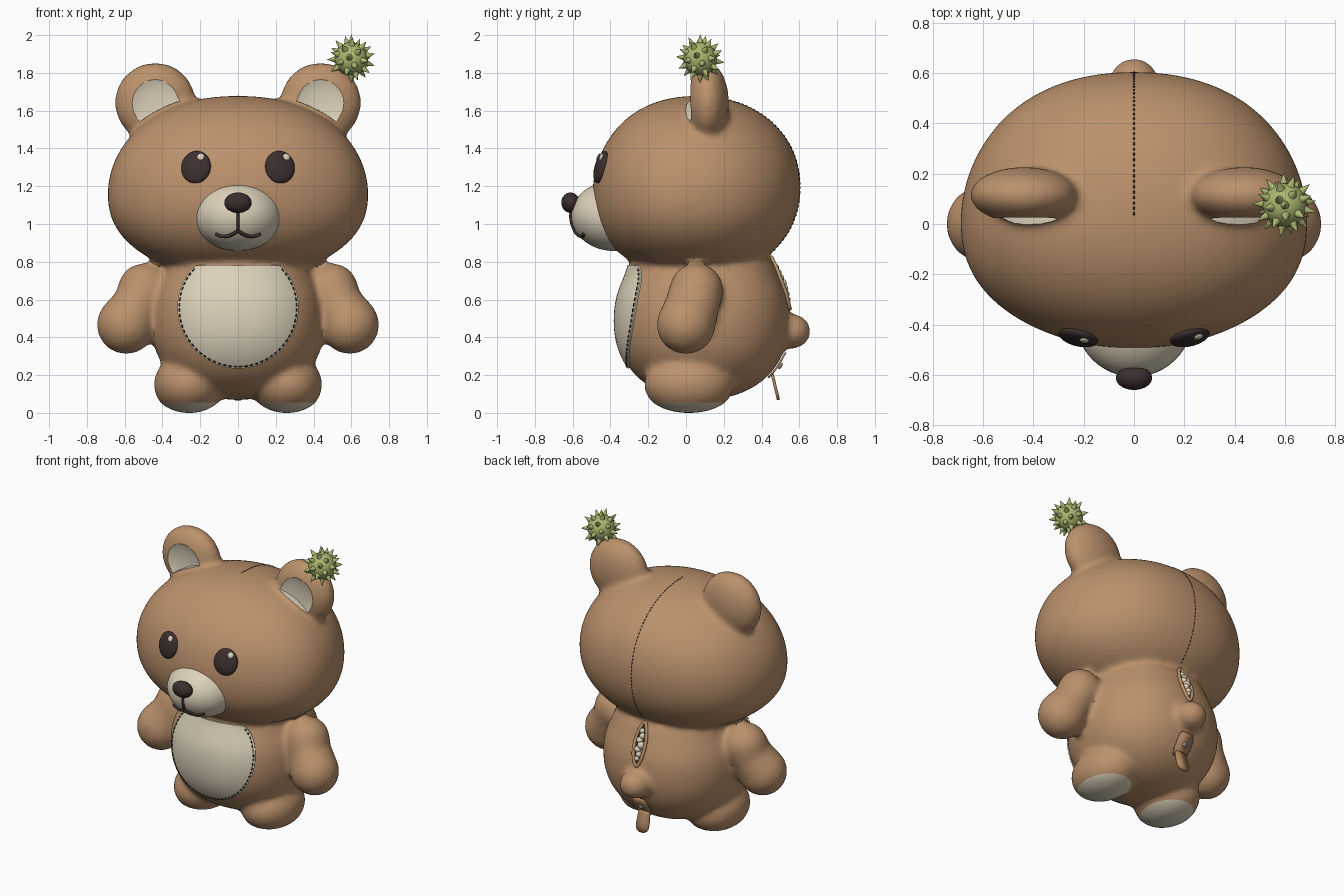
import bpy, bmesh, math
from mathutils import Vector, Matrix, Quaternion
from mathutils.bvhtree import BVHTree

cube = bpy.data.objects.get("Cube")
if cube:
    bpy.data.objects.remove(cube)


def material(name, rgb):
    m = bpy.data.materials.new(name)
    m.use_nodes = True
    m.diffuse_color = (*rgb, 1)
    m.node_tree.nodes["Principled BSDF"].inputs["Base Color"].default_value = (*rgb, 1)
    return m


brown = material("brown plush", (0.5, 0.285, 0.15))
cream = material("cream plush", (0.72, 0.64, 0.49))
dark = material("dark brown", (0.045, 0.028, 0.028))
thread = material("dark thread", (0.04, 0.032, 0.028))
green = material("green", (0.41, 0.47, 0.16))
tan = material("tan leather", (0.43, 0.235, 0.12))
metal = material("grey metal", (0.3, 0.3, 0.28))


def activate(ob):
    bpy.ops.object.select_all(action='DESELECT')
    ob.select_set(True)
    bpy.context.view_layer.objects.active = ob


def finish(name, bm, mat, smooth=True):
    me = bpy.data.meshes.new(name)
    bm.to_mesh(me)
    bm.free()
    ob = bpy.data.objects.new(name, me)
    bpy.context.collection.objects.link(ob)
    me.materials.append(mat)
    if smooth:
        activate(ob)
        bpy.ops.object.shade_smooth_by_angle(angle=math.radians(40))
    return ob


def ball(bm, loc, size, rot=Quaternion(), segs=40):
    mat = Matrix.LocRotScale(Vector(loc), rot, Vector(size))
    bmesh.ops.create_uvsphere(bm, u_segments=segs, v_segments=segs // 2, radius=1, matrix=mat)


def plump(bm, c, r, power, forward=0.0, sag=0.0, grow=1.0):
    # Squarish ellipsoid whose sides may sit forward and whose cheeks may sag
    made = bmesh.ops.create_uvsphere(bm, u_segments=64, v_segments=32, radius=1)["verts"]
    for v in made:
        u = v.co / sum(abs(k) ** power for k in v.co) ** (1 / power)
        y = u.y - forward / r[1] * u.x ** 2 * (1 - min(u.y ** 2, 1))
        z = u.z - sag / r[2] * (u.x ** 2 + min(u.y, 0) ** 2) * (1 - min(u.z ** 2, 1))
        v.co = Vector(c) + Vector((u.x * r[0], y * r[1], z * r[2])) * grow


def head(bm, grow=1.0):
    plump(bm, (0, 0.055, 1.195), (0.69, 0.55, 0.483), 2.12, 0.05, 0.04, grow)


def limb(bm, a, ra, b, rb, steps=6):
    for i in range(steps + 1):
        t = i / steps
        ball(bm, Vector(a).lerp(Vector(b), t), Vector(ra).lerp(Vector(rb), t), segs=32)


def cut(ob, cutter):
    mod = ob.modifiers.new("cut", 'BOOLEAN')
    mod.operation = 'DIFFERENCE'
    mod.solver = 'EXACT'
    mod.material_mode = 'TRANSFER'
    mod.object = cutter
    activate(ob)
    bpy.ops.object.modifier_apply(modifier="cut")
    bpy.data.objects.remove(cutter)


def tube(name, points, radius, mat, closed=False):
    cu = bpy.data.curves.new(name, 'CURVE')
    cu.dimensions = '3D'
    cu.bevel_depth = radius
    cu.bevel_resolution = 3
    cu.use_fill_caps = True
    sp = cu.splines.new('POLY')
    sp.points.add(len(points) - 1)
    for p, co in zip(sp.points, points):
        p.co = (*co, 1)
    sp.use_cyclic_u = closed
    ob = bpy.data.objects.new(name, cu)
    bpy.context.collection.objects.link(ob)
    cu.materials.append(mat)
    activate(ob)
    bpy.ops.object.convert(target='MESH')
    bpy.ops.object.shade_smooth_by_angle(angle=math.radians(40))


# Plush skin: overlapping volumes fused into one soft surface
bm = bmesh.new()
head(bm)
for t in (0, 0.25, 0.5, 0.75, 1):
    plump(bm, (0, 0.085, 0.49 + 0.19 * t), (0.462 - 0.06 * t, 0.46 - 0.055 * t, 0.42 - 0.15 * t), 2.2)
ball(bm, (0, 0.56, 0.432), (0.1, 0.1, 0.093))
for s in (-1, 1):
    ball(bm, (s * 0.438, 0.115, 1.642), (0.215, 0.112, 0.213))
    ball(bm, (s * 0.258, 0.016, 0.15), (0.188, 0.238, 0.165))
    elbow, elbow_size = (s * 0.532, 0.035, 0.575), (0.128, 0.145, 0.128)
    limb(bm, (s * 0.495, 0.055, 0.65), [0.143] * 3, elbow, elbow_size)
    limb(bm, elbow, elbow_size, (s * 0.592, 0.0, 0.467), [0.156] * 3)
skin = finish("plush_skin", bm, brown)
remesh = skin.modifiers.new("fuse", 'REMESH')
remesh.mode = 'VOXEL'
remesh.voxel_size = 0.018
soften = skin.modifiers.new("soften", 'SMOOTH')
soften.factor = 0.5
soften.iterations = 10
activate(skin)
for m in ("fuse", "soften"):
    bpy.ops.object.modifier_apply(modifier=m)
skin.data.materials.clear()
skin.data.materials.append(brown)

# Shallow cream hollows in the ears, kept clear of the head
bm = bmesh.new()
for s in (-1, 1):
    ball(bm, (s * 0.438, 0.008, 1.638), (0.14, 0.035, 0.146))
hollows = finish("ear_hollows", bm, cream)
bm = bmesh.new()
head(bm, 1.035)
cut(hollows, finish("head_guard", bm, cream))
cut(skin, hollows)

# Flattened cream soles
if cream.name not in skin.data.materials:
    skin.data.materials.append(cream)
sole_slot = skin.data.materials.find(cream.name)
sole_top = 0.055
bm = bmesh.new()
bm.from_mesh(skin.data)
bmesh.ops.bisect_plane(bm, geom=bm.verts[:] + bm.edges[:] + bm.faces[:],
                       plane_co=(0, 0, sole_top), plane_no=(0, 0, 1))
for f in bm.faces:
    if f.calc_center_median().z < sole_top:
        f.material_index = sole_slot
squash = sole_top / (sole_top - min(v.co.z for v in bm.verts))
for v in bm.verts:
    if v.co.z < sole_top:
        v.co.z = sole_top - (sole_top - v.co.z) * squash
surface = BVHTree.FromBMesh(bm)
bm.to_mesh(skin.data)
bm.free()
activate(skin)
bpy.ops.object.shade_smooth_by_angle(angle=math.radians(40))


def on_front(x, z, lift=0.0):
    loc, nor, _, _ = surface.ray_cast(Vector((x, -1.5, z)), Vector((0, 1, 0)))
    return loc + nor * lift, nor


def on_back(x, z, lift=0.0):
    loc, nor, _, _ = surface.ray_cast(Vector((x, 1.5, z)), Vector((0, -1, 0)))
    return loc + nor * lift


def stitches(name, points, radius):
    bm = bmesh.new()
    for a, b in zip(points, points[1:]):
        d = b - a
        ball(bm, (a + b) / 2, (d.length * 0.38, radius, radius), d.to_track_quat('X', 'Z'), 8)
    finish(name, bm, thread)


# Belly patch draped over the tummy, with a stitched border
def oval(a, k):
    return 0.315 * k * math.cos(a), 0.555 + min(0.315 * math.sin(a), 0.225) * k


bm = bmesh.new()
rings, seg = 14, 72
center = bm.verts.new(on_front(0, 0.555, 0.009)[0])
prev = None
for r in range(1, rings + 2):
    k, lift = (r / rings, 0.009) if r <= rings else (1.01, -0.008)
    ring = [bm.verts.new(on_front(*oval(i * math.tau / seg, k), lift)[0]) for i in range(seg)]
    for i in range(seg):
        j = (i + 1) % seg
        bm.faces.new((prev[i], ring[i], ring[j], prev[j]) if prev else (center, ring[i], ring[j]))
    prev = ring
bmesh.ops.recalc_face_normals(bm, faces=bm.faces)
patch = finish("belly_patch", bm, cream)
if patch.data.polygons[0].normal.y > 0:
    patch.data.flip_normals()
border = [on_front(*oval(math.radians(137 + i * 266 / 50), 0.97), 0.009)[0] for i in range(51)]
stitches("belly_stitches", border, 0.005)

# Muzzle, nose and mouth
mc, mr = Vector((0, -0.38, 1.043)), Vector((0.232, 0.228, 0.186))
bm = bmesh.new()
ball(bm, mc, mr, segs=48)
finish("muzzle", bm, cream)
bm = bmesh.new()
ball(bm, (0, -0.612, 1.113), (0.072, 0.048, 0.054))
finish("nose", bm, dark)


def on_muzzle(x, z):
    q = 1 - (x / mr.x) ** 2 - ((z - mc.z) / mr.z) ** 2
    return x, mc.y - mr.y * math.sqrt(q) - 0.002, z


tube("mouth_line", [on_muzzle(0, 1.08 - i * 0.0145) for i in range(9)], 0.009, dark)
smile = []
for i in range(-12, 13):
    t = abs(i) / 12
    smile.append(on_muzzle(i / 12 * 0.118, 0.964 - 0.03 * math.sin(math.pi * min(t * 0.82, 1))))
tube("mouth_smile", smile, 0.01, dark)

# Eyes with small highlights
for side, s in (("left", 1), ("right", -1)):
    p, n = on_front(s * 0.222, 1.301)
    bm = bmesh.new()
    ball(bm, p, (0.08, 0.088, 0.03), n.to_track_quat('Z', 'Y'))
    finish(side + "_eye", bm, dark)
    p, n = on_front(s * 0.222 + 0.028, 1.346, 0.023)
    bm = bmesh.new()
    ball(bm, p, (0.02, 0.02, 0.009), n.to_track_quat('Z', 'Y'), 16)
    finish(side + "_eye_highlight", bm, cream)

# Seam over the top and back of the head
seam = []
for i in range(53):
    a = math.radians(-3 + i * 133 / 52)
    out = Vector((0, math.sin(a), math.cos(a)))
    loc, nor, _, _ = surface.ray_cast(Vector((0, 0.055, 1.195)) + out, -out)
    seam.append(loc - nor * 0.001)
stitches("head_seam", seam, 0.0045)

# Open slit in the back with stuffing showing
rim = []
for i in range(48):
    a = i * math.tau / 48
    rim.append(on_back(0.04 * math.cos(a) * abs(math.cos(a)) ** 0.4, 0.685 + 0.135 * math.sin(a), 0.006))
tube("slit_rim", rim, 0.011, brown, True)
bm = bmesh.new()
bm.faces.new([bm.verts.new(p) for p in reversed(rim)])
finish("slit_opening", bm, thread, False)
bm = bmesh.new()
for i in range(7):
    wide = 1 - abs(i - 3) / 5
    ball(bm, on_back(0.009 * (-1) ** i * wide, 0.6 + i * 0.028, 0.004), [0.012 + 0.013 * wide] * 3, segs=16)
finish("stuffing", bm, cream)


# Leather tab under the tail: a riveted plate and a loose flap
def strip(name, points, widths, thickness):
    bm = bmesh.new()
    rows = [[bm.verts.new((x, p.y, p.z)) for x in (-w, w)] for p, w in zip(points, widths)]
    for a, b in zip(rows, rows[1:]):
        bm.faces.new((a[0], a[1], b[1], b[0]))
    ob = finish(name, bm, tan)
    ob.modifiers.new("thickness", 'SOLIDIFY').thickness = thickness


plate = [on_back(0, 0.325 - i * 0.022, 0.014) for i in range(7)]
strip("tab_plate", plate, [0.04, 0.054, 0.058, 0.058, 0.058, 0.054, 0.04], 0.01)
flap = [Vector((0, plate[5].y + 0.002 + 0.035 * t, plate[5].z + 0.01 - 0.145 * t))
        for t in (0, 0.2, 0.4, 0.6, 0.8, 0.93, 1)]
strip("tab_flap", flap, [0.038, 0.042, 0.044, 0.046, 0.044, 0.035, 0.017], 0.016)
bm = bmesh.new()
normal = Vector((0, plate[2].z - plate[4].z, plate[4].y - plate[2].y)).normalized()
ball(bm, plate[3] + normal * 0.006, (0.018, 0.018, 0.009), normal.to_track_quat('Z', 'Y'), 20)
finish("tab_rivet", bm, metal)

# Spiky burr stuck on the left ear
hub = Vector((0.6, 0.075, 1.874))
bm = bmesh.new()
ball(bm, hub, (0.088, 0.088, 0.088), segs=32)
count = 34
for i in range(count):
    z = 1 - 2 * i / (count - 1)
    r, a = math.sqrt(max(0, 1 - z * z)), i * math.pi * (3 - math.sqrt(5))
    d = Vector((r * math.cos(a), r * math.sin(a), z))
    mat = Matrix.LocRotScale(hub + d * 0.103, d.to_track_quat('Z', 'Y'), Vector((1, 1, 1)))
    bmesh.ops.create_cone(bm, cap_ends=True, segments=10, radius1=0.02, radius2=0.001,
                          depth=0.05, matrix=mat)
finish("burr", bm, green)
